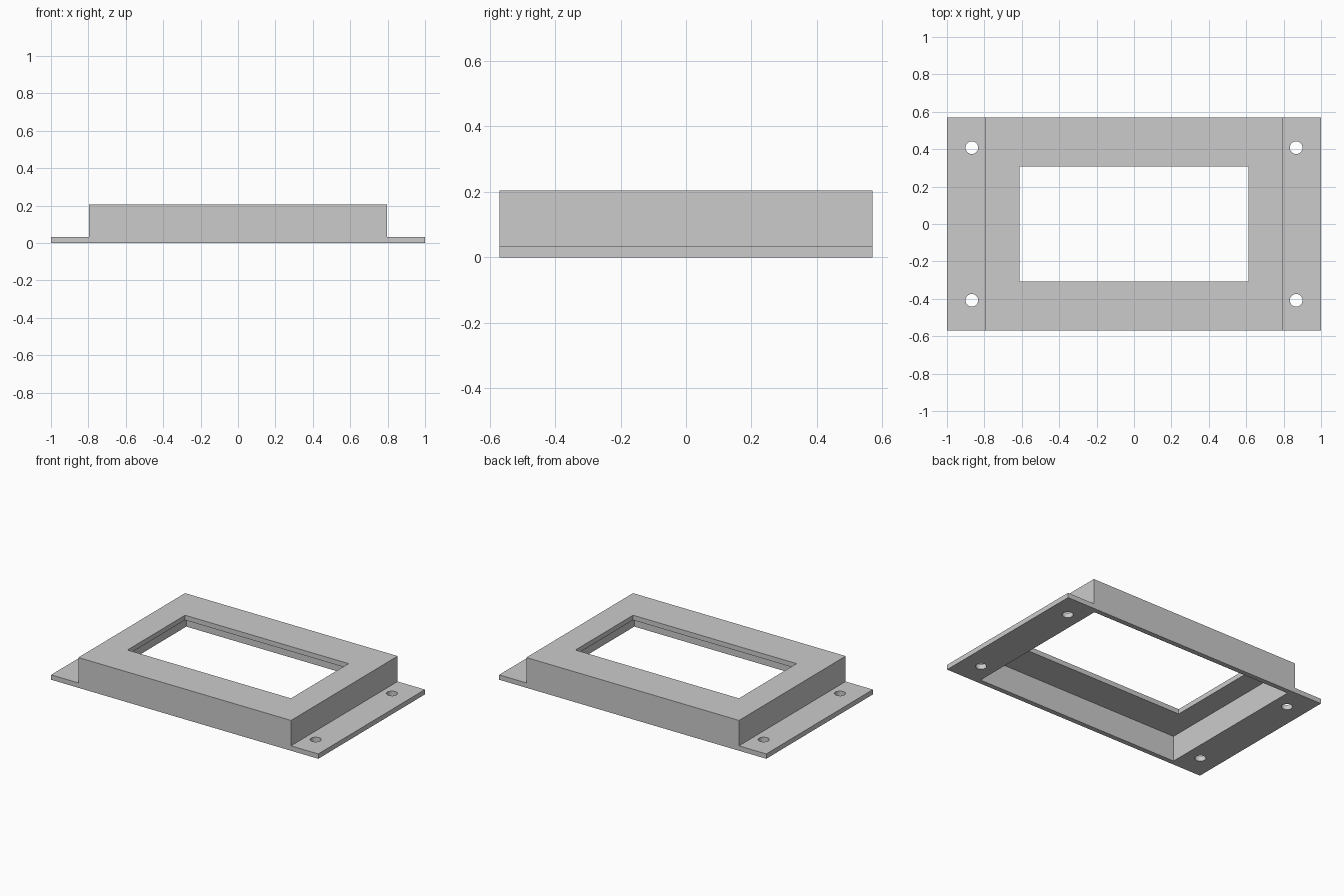
import bpy
import bmesh
from mathutils import Matrix

cube = bpy.data.objects.get("Cube")
if cube:
    bpy.data.objects.remove(cube, do_unlink=True)

# Main dimensions
HALF_Y = 0.57
BOX_X = 0.796
HEIGHT = 0.205
WALL = 0.033

grey = bpy.data.materials.new("plain grey")
grey.use_nodes = True
colour = (0.6, 0.6, 0.6, 1)
grey.diffuse_color = colour
grey.node_tree.nodes["Principled BSDF"].inputs["Base Color"].default_value = colour


def add_object(name, bm):
    bmesh.ops.recalc_face_normals(bm, faces=bm.faces)
    mesh = bpy.data.meshes.new(name)
    bm.to_mesh(mesh)
    bm.free()
    mesh.materials.append(grey)
    obj = bpy.data.objects.new(name, mesh)
    bpy.context.collection.objects.link(obj)
    return obj


def box(name, half_x, half_y, low, high):
    bm = bmesh.new()
    place = Matrix.Translation((0, 0, (low + high) / 2))
    size = Matrix.Diagonal((2 * half_x, 2 * half_y, high - low, 1))
    bmesh.ops.create_cube(bm, size=1, matrix=place @ size)
    return add_object(name, bm)


def screw_hole(x, y):
    bm = bmesh.new()
    bmesh.ops.create_cone(bm, cap_ends=True, segments=32, radius1=0.034, radius2=0.034,
                          depth=0.2, matrix=Matrix.Translation((x, y, 0)))
    return add_object("screw_hole_cutter", bm)


# Raised cover with side flanges: a hat profile extruded front to back
right_half = [(1, 0), (1, WALL), (BOX_X, WALL), (BOX_X, HEIGHT)]
profile = right_half + [(-x, z) for x, z in reversed(right_half)]
bm = bmesh.new()
face = bm.faces.new([bm.verts.new((x, -HALF_Y, z)) for x, z in profile])
extruded = bmesh.ops.extrude_face_region(bm, geom=[face])["geom"]
bmesh.ops.translate(bm, vec=(0, 2 * HALF_Y, 0),
                    verts=[v for v in extruded if isinstance(v, bmesh.types.BMVert)])
frame = add_object("flanged_bezel_frame", bm)

# Hollow underside, display window and four screw holes
cutters = [
    box("cavity_cutter", BOX_X - WALL, HALF_Y - WALL, -0.1, HEIGHT - WALL),
    box("window_cutter", 0.612, 0.308, 0.1, 0.3),
]
cutters += [screw_hole(sx * 0.867, sy * 0.408) for sx in (-1, 1) for sy in (-1, 1)]

for cutter in cutters:
    cutter.hide_render = True
    cut = frame.modifiers.new(cutter.name, "BOOLEAN")
    cut.operation = "DIFFERENCE"
    cut.solver = "EXACT"
    cut.object = cutter

# Keep the cut result and discard the cutters
graph = bpy.context.evaluated_depsgraph_get()
result = bpy.data.meshes.new_from_object(frame.evaluated_get(graph))
frame.modifiers.clear()
frame.data = result
frame.data.materials.clear()
frame.data.materials.append(grey)
for polygon in frame.data.polygons:
    polygon.material_index = 0
for cutter in cutters:
    bpy.data.objects.remove(cutter, do_unlink=True)

# Smooth hole walls, crisp edges elsewhere
bpy.ops.object.select_all(action="DESELECT")
frame.select_set(True)
bpy.context.view_layer.objects.active = frame
bpy.ops.object.shade_smooth_by_angle()
